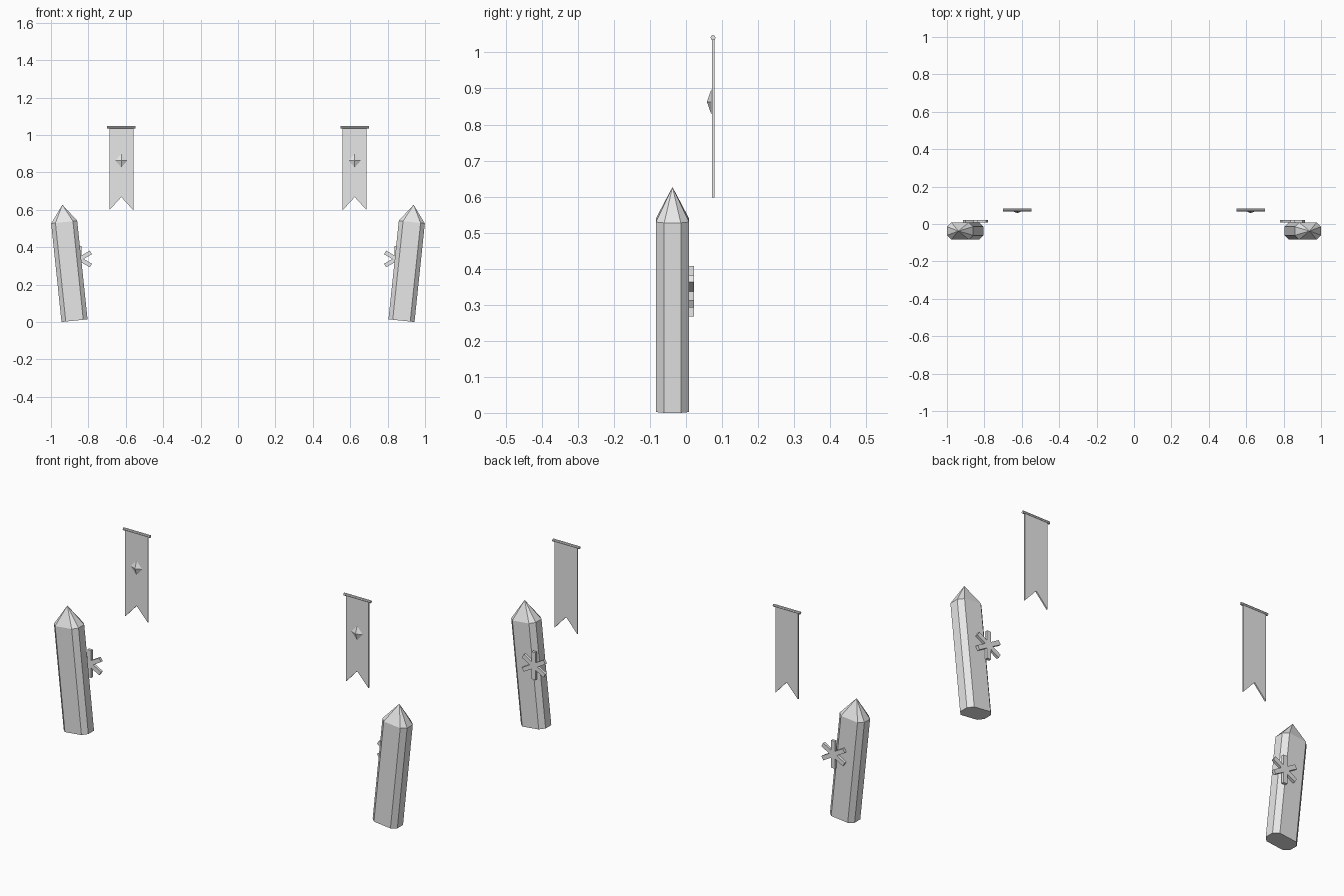
import bpy
import bmesh
from math import sin, cos, radians
from mathutils import Matrix, Vector

cube = bpy.data.objects.get("Cube")
if cube:
    bpy.data.objects.remove(cube, do_unlink=True)

grey = bpy.data.materials.new("light_grey")
grey.use_nodes = True
grey.diffuse_color = (0.8, 0.8, 0.8, 1)
grey.node_tree.nodes["Principled BSDF"].inputs["Base Color"].default_value = (0.8, 0.8, 0.8, 1)


def finish(name, bm, matrix):
    """Turn a bmesh into a placed, flat-shaded object."""
    bmesh.ops.recalc_face_normals(bm, faces=bm.faces)
    mesh = bpy.data.meshes.new(name)
    bm.to_mesh(mesh)
    bm.free()
    mesh.materials.append(grey)
    obj = bpy.data.objects.new(name, mesh)
    obj.matrix_world = matrix
    bpy.context.collection.objects.link(obj)
    return obj


def outline_plate(name, points, thickness, location):
    """Extrude an x-z outline along y, centred on the location."""
    bm = bmesh.new()
    face = bm.faces.new([bm.verts.new((x, -thickness / 2, z)) for x, z in points])
    extruded = bmesh.ops.extrude_face_region(bm, geom=[face])["geom"]
    moved = [v for v in extruded if isinstance(v, bmesh.types.BMVert)]
    bmesh.ops.translate(bm, verts=moved, vec=(0, thickness, 0))
    return finish(name, bm, Matrix.Translation(location))


def pillar(name, side):
    """Leaning chamfered column with a pointed cap."""
    hx, hy, cut, shaft, total = 0.07, 0.046, 0.023, 0.53, 0.623
    section = [(hx, hy - cut), (hx - cut, hy), (cut - hx, hy), (-hx, hy - cut),
               (-hx, cut - hy), (cut - hx, -hy), (hx - cut, -hy), (hx, cut - hy)]
    bm = bmesh.new()
    low = [bm.verts.new((x, y, 0)) for x, y in section]
    high = [bm.verts.new((x, y, shaft)) for x, y in section]
    tip = bm.verts.new((0, 0, total))
    bm.faces.new(low)
    for i in range(len(section)):
        j = (i + 1) % len(section)
        bm.faces.new((low[i], low[j], high[j], high[i]))
        bm.faces.new((high[i], high[j], tip))
    lean = Matrix.Rotation(radians(6 * side), 4, "Y")
    finish(name, bm, Matrix.Translation((0.874 * side, -0.0375, 0.0073)) @ lean)


def star_outline(radius, width):
    """Six square-ended arms meeting at shared inner corners."""
    points = []
    for arm in range(6):
        a = radians(90 + 60 * arm)
        along = Vector((cos(a), sin(a)))
        across = Vector((-sin(a), cos(a))) * width / 2
        points += [along * radius - across, along * radius + across]
        b = a + radians(30)
        points.append(Vector((cos(b), sin(b))) * width)
    return points


def rod(name, location):
    """Thin horizontal rod along x."""
    bm = bmesh.new()
    bmesh.ops.create_cone(bm, cap_ends=True, segments=8, radius1=0.007,
                          radius2=0.007, depth=0.152)
    finish(name, bm, Matrix.Translation(location) @ Matrix.Rotation(radians(90), 4, "Y"))


def gem(name, location):
    """Shallow four-sided stud pointing to the front."""
    bm = bmesh.new()
    rim = [bm.verts.new(p) for p in ((0.032, 0, 0), (0, 0, 0.037), (-0.032, 0, 0), (0, 0, -0.037))]
    tip = bm.verts.new((0, -0.013, 0))
    bm.faces.new(rim)
    for i in range(4):
        bm.faces.new((rim[i], rim[(i + 1) % 4], tip))
    finish(name, bm, Matrix.Translation(location))


# Swallow-tailed cloth outline
cloth = [(-0.064, 1.04), (-0.064, 0.598), (0, 0.668), (0.064, 0.598), (0.064, 1.04)]

for label, side in (("left", 1), ("right", -1)):
    pillar(label + "_pillar", side)
    outline_plate(label + "_star", star_outline(0.07, 0.022), 0.014, (0.847 * side, 0.0150, 0.337))
    outline_plate(label + "_banner", cloth, 0.007, (0.624 * side, 0.075, 0))
    rod(label + "_banner_rod", (0.624 * side, 0.075, 1.041))
    gem(label + "_banner_gem", (0.624 * side, 0.071, 0.863))
